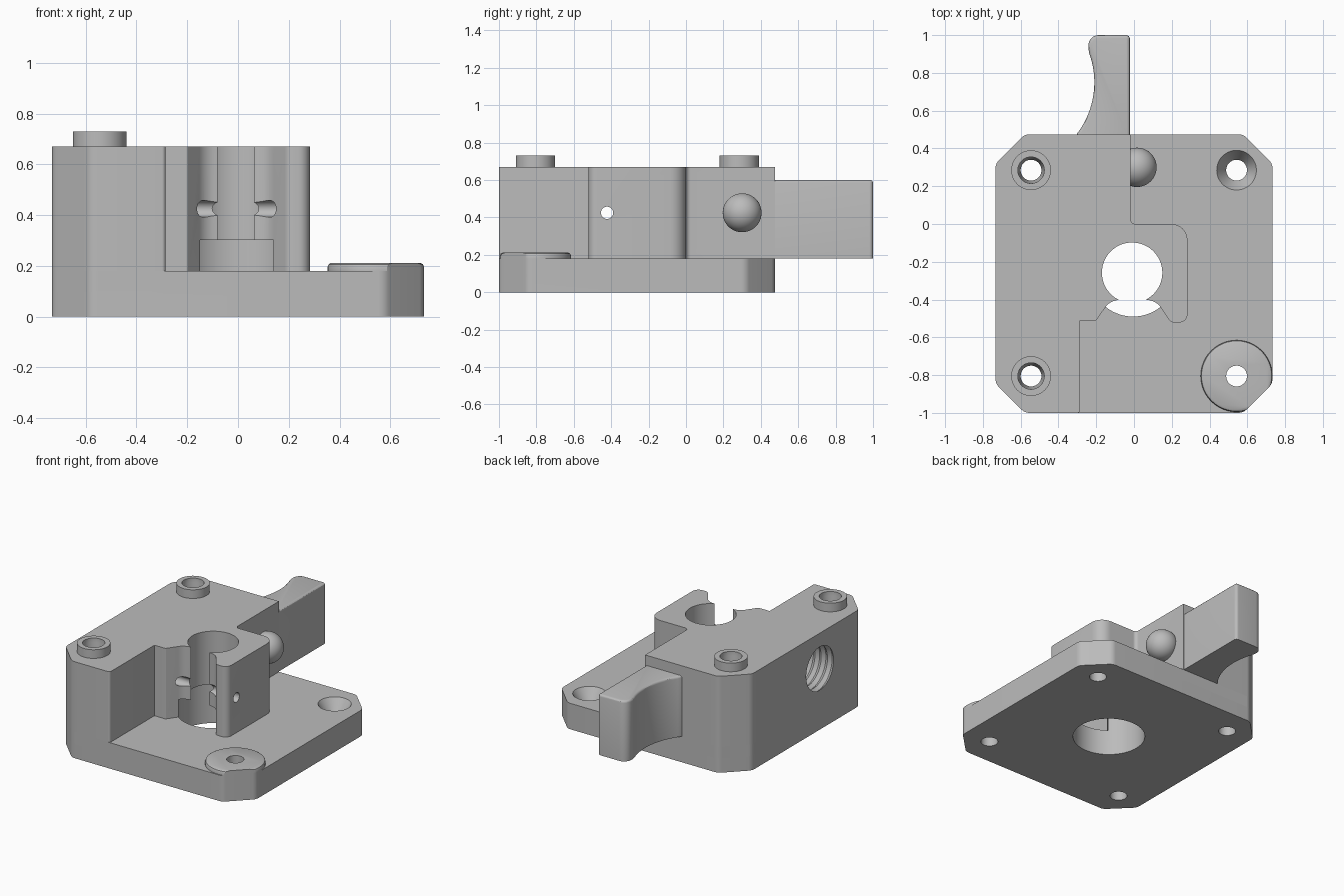
import bpy, bmesh
from math import sin, cos, tan, pi, radians
from mathutils import Vector, Matrix

cube = bpy.data.objects.get("Cube")
if cube:
    bpy.data.objects.remove(cube, do_unlink=True)

grey = bpy.data.materials.new("plain grey")
grey.use_nodes = True
GREY = (0.5, 0.5, 0.5, 1)
grey.diffuse_color = GREY
grey.node_tree.nodes["Principled BSDF"].inputs["Base Color"].default_value = GREY


def finish(name, bm):
    bmesh.ops.recalc_face_normals(bm, faces=bm.faces)
    mesh = bpy.data.meshes.new(name)
    bm.to_mesh(mesh)
    bm.free()
    mesh.materials.append(grey)
    obj = bpy.data.objects.new(name, mesh)
    bpy.context.collection.objects.link(obj)
    return obj


def rounded(corners, steps=8):
    """Outline from (x, y) or (x, y, radius) corners."""
    out = []
    for i, c in enumerate(corners):
        p = Vector(c[:2])
        if len(c) < 3:
            out.append(p)
            continue
        u = (Vector(corners[i - 1][:2]) - p).normalized()
        v = (Vector(corners[(i + 1) % len(corners)][:2]) - p).normalized()
        half = u.angle(v) / 2
        centre = p + (u + v).normalized() * c[2] / sin(half)
        reach = c[2] / tan(half)
        s, e, turn = p + u * reach - centre, p + v * reach - centre, pi - 2 * half
        for k in range(steps + 1):
            f = k / steps
            out.append(centre + (s * sin((1 - f) * turn) + e * sin(f * turn)) / sin(turn))
    return out


def prism(name, outline, z0, z1, top_bevel=0):
    bm = bmesh.new()
    base = bm.faces.new([bm.verts.new((p[0], p[1], z0)) for p in outline])
    res = bmesh.ops.extrude_face_region(bm, geom=[base])
    top = [g for g in res["geom"] if isinstance(g, bmesh.types.BMVert)]
    bmesh.ops.translate(bm, verts=top, vec=(0, 0, z1 - z0))
    if top_bevel:
        rim = [e for e in bm.edges if all(v in top for v in e.verts)]
        bmesh.ops.bevel(bm, geom=rim, offset=top_bevel, segments=3, profile=0.5, affect='EDGES')
    return finish(name, bm)


def lathe(name, profile, origin, along_x=False, sides=48):
    """Solid of revolution; the profile is (radius, height), capped at both ends."""
    bm = bmesh.new()
    turn = Matrix.Rotation(pi / 2, 4, 'Y') if along_x else Matrix()
    place = Matrix.Translation(origin) @ turn
    rings = [[bm.verts.new(place @ Vector((r * cos(2 * pi * k / sides), r * sin(2 * pi * k / sides), h)))
              for k in range(sides)] for r, h in profile]
    for a, b in zip(rings, rings[1:]):
        for k in range(sides):
            n = (k + 1) % sides
            bm.faces.new((a[k], a[n], b[n], b[k]))
    bm.faces.new(rings[0])
    bm.faces.new(rings[-1])
    return finish(name, bm)


def combine(target, tool, operation):
    mod = target.modifiers.new("join", 'BOOLEAN')
    mod.object, mod.operation, mod.solver = tool, operation, 'EXACT'
    with bpy.context.temp_override(object=target, active_object=target):
        bpy.ops.object.modifier_apply(modifier=mod.name)
    bpy.data.objects.remove(tool, do_unlink=True)


# Base plate with clipped corners
W, BACK, CH = 0.733, 0.475, 0.155
plate_corners = [(-W, BACK - CH, .06), (-W, CH - 1, .06), (CH - W, -1, .06), (W - CH, -1, .06),
                 (W, CH - 1, .06), (W, BACK - CH, .06), (W - CH, BACK, .06), (CH - W, BACK, .06)]
body = prism("mount_body", rounded(plate_corners), 0, 0.18)

# Round corner pad, trimmed to the plate outline
HX, HY_FRONT, HY_BACK = 0.545, -0.805, 0.285
pad = lathe("corner_pad", [(.19, .05), (.19, .195), (.186, .206), (.175, .212)], (HX - .002, HY_FRONT, 0))
combine(pad, prism("pad_trim", rounded(plate_corners), -0.1, 0.4), 'INTERSECT')
combine(body, pad, 'UNION')

# Upper block with flared slot
block_corners = plate_corners[:3] + [
    (-.285, -1, .015), (-.285, -.51), (-.2, -.51, .01), (-.13, -.41, .09), (-.07, -.4),
    (-.07, -.3), (.06, -.3), (.06, -.4), (.12, -.41, .09), (.195, -.522, .04),
    (.283, -.522, .045), (.283, 0, .085), (-.018, 0, .025), (-.018, BACK), plate_corners[-1]]
combine(body, prism("block", rounded(block_corners), 0.1, 0.67), 'UNION')

# Handle with finger scoop
scoop = [(-.66 + .45 * cos(radians(a)), .75 + .45 * sin(radians(a))) for a in range(20, -39, -3)]
handle = rounded([(-.022, .44), (-.022, 1, .02), (-.24, 1, .055), (-.242, .925, .03)]) + scoop + [(-.31, .44)]
combine(body, prism("handle", handle, 0.18, 0.6, top_bevel=0.015), 'UNION')

# Raised collars, with a stepped screw hole through each
for y in (HY_FRONT, HY_BACK):
    combine(body, lathe("collar", [(.105, .6), (.105, .73)], (-HX, y, 0)), 'UNION')
    combine(body, lathe("screw_hole", [(.055, -.1), (.055, .62), (.07, .7), (.07, .8)], (-HX, y, 0)),
            'DIFFERENCE')

# Plain and countersunk holes on the other side
combine(body, lathe("pad_hole", [(.055, -.1), (.055, .4)], (HX - .002, HY_FRONT, 0)), 'DIFFERENCE')
combine(body, lathe("countersink", [(.055, -.1), (.055, .1), (.105, .18), (.105, .3)], (HX - .002, HY_BACK, 0)),
        'DIFFERENCE')

# Vertical bore, wider at the bottom
combine(body, lathe("bore", [(.16, -.1), (.16, .9)], (-.01, -.258, 0), sides=64), 'DIFFERENCE')
combine(body, lathe("lower_bore", [(.232, -.1), (.232, .302)], (-.005, -.258, 0), sides=64), 'DIFFERENCE')

# Threaded socket in the side, leading to a cross pin hole
PIN = (0, -.422, .425)
thread = [(.165 if k % 2 == 0 else .148, -.76 + .024 * k) for k in range(19)]
combine(body, lathe("thread", thread, PIN, along_x=True), 'DIFFERENCE')
combine(body, lathe("pin_hole", [(.033, -.5), (.033, .5)], PIN, along_x=True, sides=24), 'DIFFERENCE')

# Detent ball beside the handle
bm = bmesh.new()
bmesh.ops.create_uvsphere(bm, u_segments=40, v_segments=24, radius=0.104,
                          matrix=Matrix.Translation((.016, .3, .425)))
combine(body, finish("detent_ball", bm), 'UNION')

# Smooth the round surfaces, keep the edges crisp
bpy.ops.object.select_all(action='DESELECT')
body.select_set(True)
bpy.context.view_layer.objects.active = body
bpy.ops.object.shade_smooth_by_angle(angle=radians(30))
